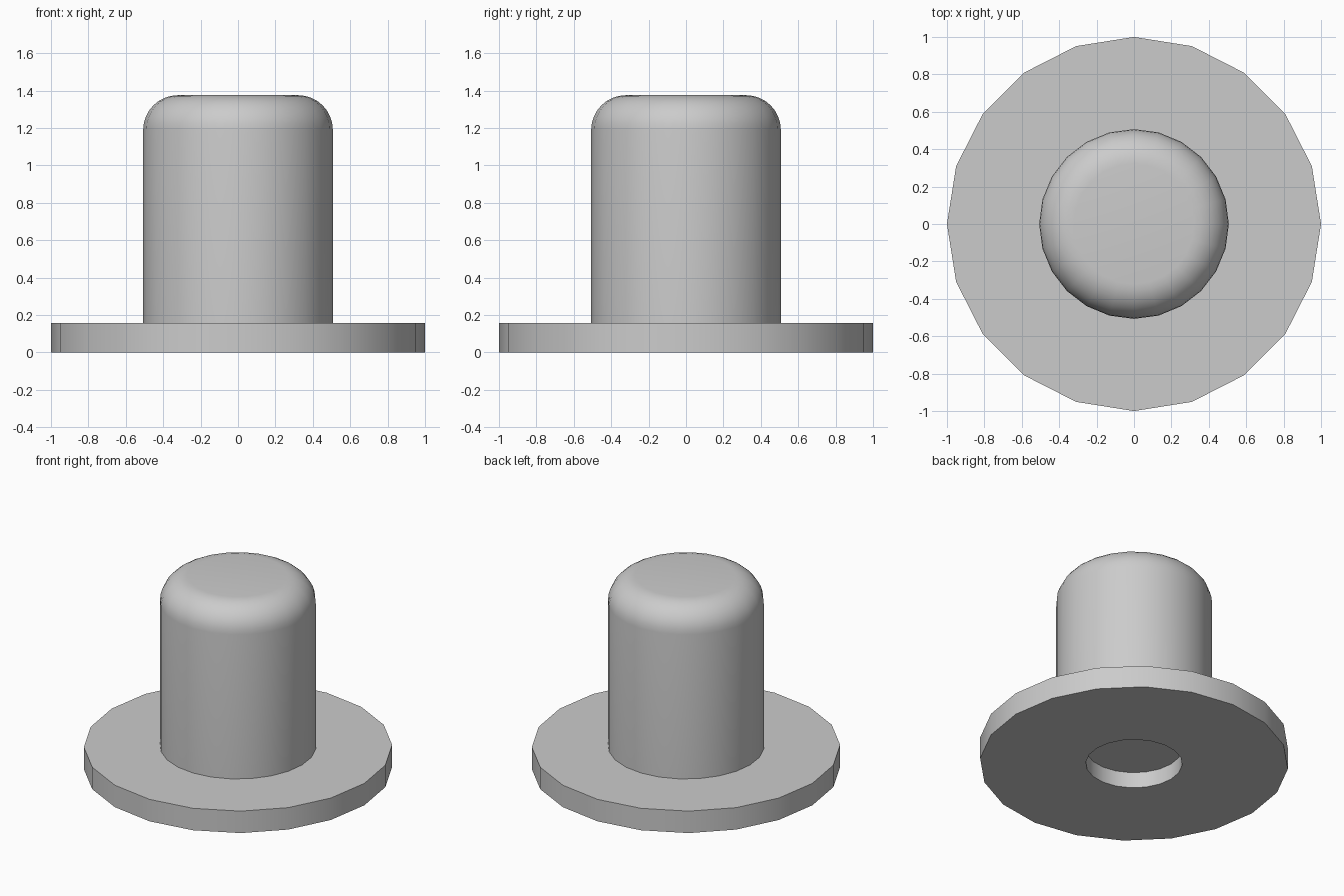
import bpy
import bmesh
import math

cube = bpy.data.objects.get("Cube")
if cube:
    bpy.data.objects.remove(cube, do_unlink=True)

# Single plain grey
grey = bpy.data.materials.new("light_grey")
grey.use_nodes = True
colour = (0.6, 0.6, 0.6, 1)
grey.diffuse_color = colour
grey.node_tree.nodes["Principled BSDF"].inputs["Base Color"].default_value = colour


def lathe(name, profile, sides):
    """Revolve an (r, z) profile around the z axis."""
    bm = bmesh.new()
    verts = [bm.verts.new((r, 0, z)) for r, z in profile]
    edges = [bm.edges.new(pair) for pair in zip(verts, verts[1:])]
    bmesh.ops.spin(bm, geom=verts + edges, cent=(0, 0, 0), axis=(0, 0, 1),
                   angle=math.tau, steps=sides)
    bmesh.ops.remove_doubles(bm, verts=bm.verts, dist=0.0001)
    bmesh.ops.recalc_face_normals(bm, faces=bm.faces)
    mesh = bpy.data.meshes.new(name)
    bm.to_mesh(mesh)
    bm.free()
    mesh.materials.append(grey)
    obj = bpy.data.objects.new(name, mesh)
    bpy.context.collection.objects.link(obj)
    bpy.ops.object.select_all(action='DESELECT')
    obj.select_set(True)
    bpy.context.view_layer.objects.active = obj
    bpy.ops.object.shade_smooth_by_angle(angle=math.radians(30))
    return obj


flange_top = 0.157
post_radius, post_top, fillet = 0.507, 1.375, 0.185

# Round flange with a shallow blind hole underneath
lathe("flange", [(0, 0.113), (0.313, 0.113), (0.313, 0), (1, 0),
                 (1, flange_top), (0.48, flange_top)], 20)

# Post with a rounded upper rim and flat cap
rim = []
for i in range(9):
    a = math.radians(90) * i / 8
    rim.append((post_radius - fillet + fillet * math.cos(a),
                post_top - fillet + fillet * math.sin(a)))
lathe("post", [(post_radius, flange_top)] + rim + [(0, post_top)], 24)
